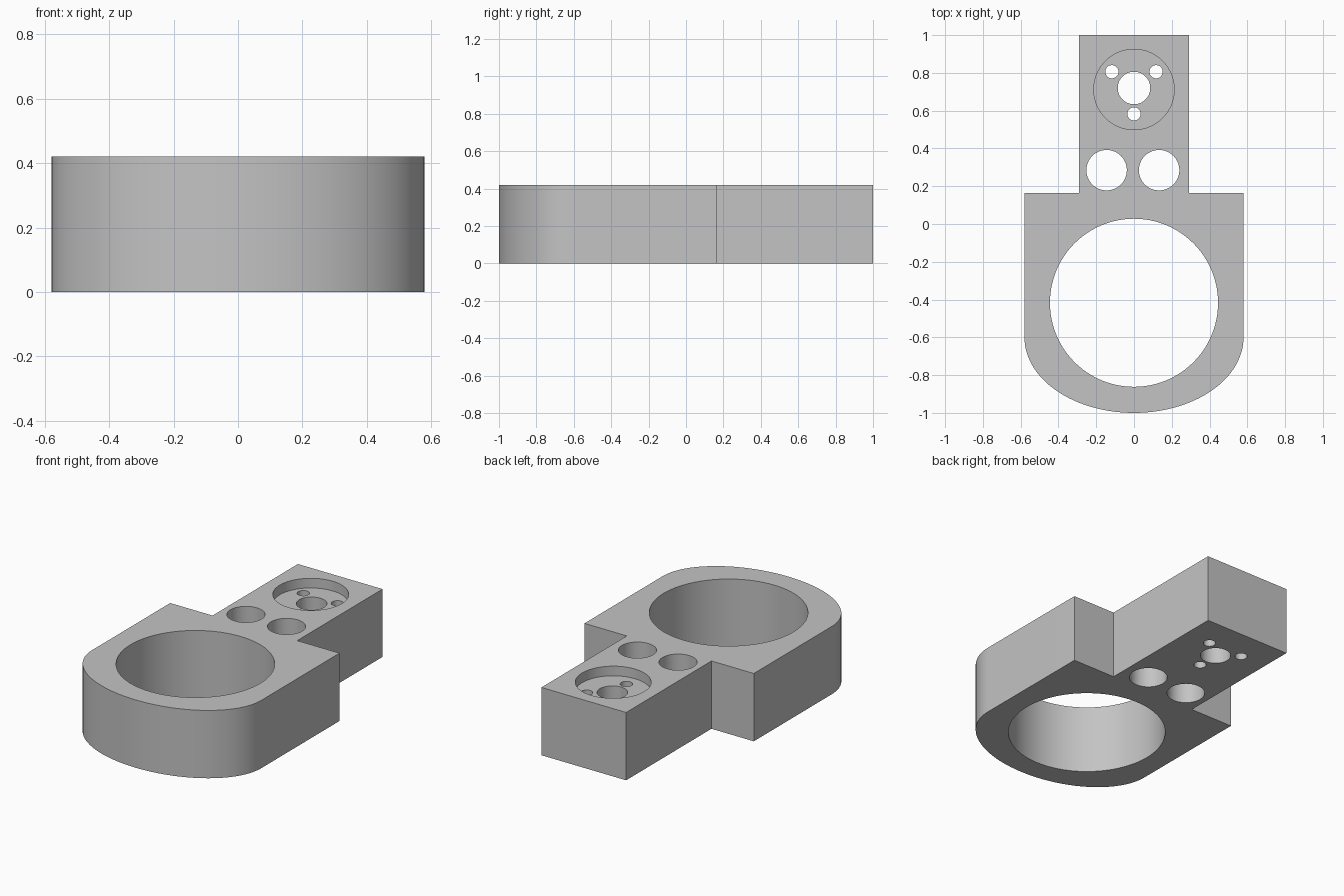
import bpy
import bmesh
import math

default = bpy.data.objects.get("Cube")
if default:
    bpy.data.objects.remove(default, do_unlink=True)

HEIGHT = 0.42
HALF_WIDTH = 0.58
NECK = 0.29
SHOULDER_Y = 0.165
NOSE_Y = -0.6
NOSE_DEPTH = 0.4
RECESS_DEPTH = 0.06

grey = bpy.data.materials.new("plain_grey")
grey.use_nodes = True
colour = (0.55, 0.55, 0.55, 1)
grey.diffuse_color = colour
grey.node_tree.nodes["Principled BSDF"].inputs["Base Color"].default_value = colour


def prism(name, outline, bottom, top):
    """Extrude a flat outline between two heights."""
    bm = bmesh.new()
    face = bm.faces.new([bm.verts.new((x, y, bottom)) for x, y in outline])
    side = bmesh.ops.extrude_face_region(bm, geom=[face])["geom"]
    moved = [v for v in side if isinstance(v, bmesh.types.BMVert)]
    bmesh.ops.translate(bm, verts=moved, vec=(0, 0, top - bottom))
    bmesh.ops.recalc_face_normals(bm, faces=bm.faces)
    mesh = bpy.data.meshes.new(name)
    bm.to_mesh(mesh)
    bm.free()
    mesh.materials.append(grey)
    obj = bpy.data.objects.new(name, mesh)
    bpy.context.collection.objects.link(obj)
    return obj


def cut_hole(body, x, y, radius, bottom=-0.1, sides=64):
    """Cut a round hole from the top down to the given height."""
    ring = [(x + radius * math.cos(math.tau * i / sides),
             y + radius * math.sin(math.tau * i / sides)) for i in range(sides)]
    cutter = prism("hole_cutter", ring, bottom, HEIGHT + 0.1)
    cutter.hide_render = True
    mod = body.modifiers.new("hole", "BOOLEAN")
    mod.operation = "DIFFERENCE"
    mod.solver = "EXACT"
    mod.object = cutter
    bpy.context.view_layer.objects.active = body
    bpy.ops.object.modifier_apply(modifier=mod.name)
    bpy.data.objects.remove(cutter, do_unlink=True)


# Body: rounded nose, square shoulders and a narrow neck
steps = 64
nose = [(-HALF_WIDTH * math.cos(math.pi * i / steps),
         NOSE_Y - NOSE_DEPTH * math.sin(math.pi * i / steps)) for i in range(steps + 1)]
right_side = [(HALF_WIDTH, SHOULDER_Y), (NECK, SHOULDER_Y), (NECK, 1.0)]
left_side = [(-x, y) for x, y in reversed(right_side)]
body = prism("clamp_body", nose + right_side + left_side, 0, HEIGHT)

# Main bore and the pair of neck holes
cut_hole(body, 0, -0.417, 0.445, sides=96)
for x in (-0.145, 0.133):
    cut_hole(body, x, 0.285, 0.107)

# Round recess with a shaft hole and three screw holes
cut_hole(body, 0, 0.712, 0.213, bottom=HEIGHT - RECESS_DEPTH)
cut_hole(body, 0, 0.72, 0.086)
for x, y in ((-0.117, 0.806), (0.117, 0.806), (0, 0.583)):
    cut_hole(body, x, y, 0.035, sides=32)

# Smooth round walls, sharp rims
bpy.ops.object.select_all(action="DESELECT")
body.select_set(True)
bpy.context.view_layer.objects.active = body
bpy.ops.object.shade_smooth_by_angle(angle=math.radians(30))
